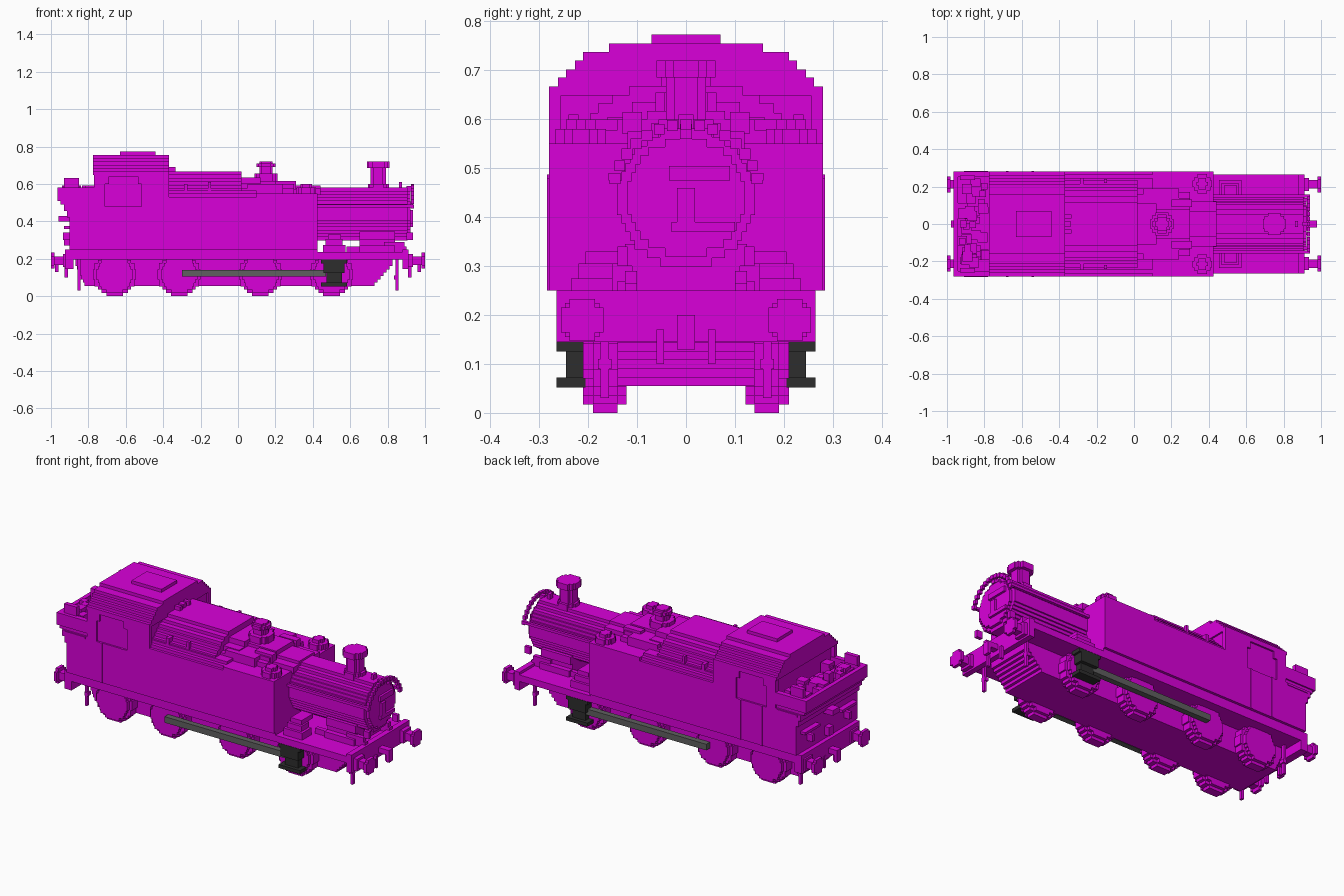
import bpy, bmesh, math, random
from mathutils import Vector

cube = bpy.data.objects.get("Cube")
if cube:
    bpy.data.objects.remove(cube, do_unlink=True)

V = 0.0176  # size of one block step


def material(name, rgb):
    m = bpy.data.materials.new(name)
    m.use_nodes = True
    m.diffuse_color = (*rgb, 1)
    bsdf = next(n for n in m.node_tree.nodes if n.type == 'BSDF_PRINCIPLED')
    bsdf.inputs["Base Color"].default_value = (*rgb, 1)
    return m


MAGENTA = material("magenta", (0.70, 0.0, 0.70))
GREY = material("rod grey", (0.115, 0.115, 0.115))
BLACK = material("cylinder black", (0.027, 0.027, 0.027))


def blocks(name, boxes, mat=MAGENTA):
    """One object from boxes given as (x0, x1, y0, y1, z0, z1)."""
    bm = bmesh.new()
    for x0, x1, y0, y1, z0, z1 in boxes:
        geo = bmesh.ops.create_cube(bm, size=1)
        for v in geo["verts"]:
            v.co = Vector((x0 + (v.co.x + .5) * (x1 - x0),
                           y0 + (v.co.y + .5) * (y1 - y0),
                           z0 + (v.co.z + .5) * (z1 - z0)))
    me = bpy.data.meshes.new(name)
    bm.to_mesh(me)
    bm.free()
    me.materials.append(mat)
    ob = bpy.data.objects.new(name, me)
    bpy.context.collection.objects.link(ob)
    return ob


def both(boxes):
    """Repeat boxes on the other side of y = 0."""
    return boxes + [(a, b, -d, -c, e, f) for a, b, c, d, e, f in boxes]


def tiers(x0, x1, z, steps):
    """Stacked centred layers: steps are (half width, top height)."""
    out = []
    for w, top in steps:
        out.append((x0, x1, -w, w, z, top))
        z = top
    return out


def disc(axis, a0, a1, c0, c1, r):
    """Stepped disc along x, y or z; c0, c1 is its centre in the other axes."""
    n = max(2, round(2 * r / V))
    h, out = 2 * r / n, []
    for i in range(n):
        q = -r + (i + .5) * h
        w = max(h, round(math.sqrt(r * r - q * q) / (h / 2)) * h / 2)
        lo, hi = c1 + q - h / 2, c1 + q + h / 2
        out.append({'x': (a0, a1, c0 - w, c0 + w, lo, hi),
                    'y': (c0 - w, c0 + w, a0, a1, lo, hi),
                    'z': (c0 - w, c0 + w, lo, hi, a0, a1)}[axis])
    return out


# Chassis with tapered ends
frame = [(-.80, .71, -.14, .14, .055, .20)]
for i in range(7):
    z = .055 + i * V
    frame.append((.71, .73 + i * .016, -.14, .14, z, .20))
    frame.append((-.82 - i * .008, -.80, -.14, .14, z, .20))
blocks("chassis", frame)

# Running plate and end beams
blocks("running_plate", [(-.90, .90, -.265, .265, .197, .235)])
blocks("end_beams", [(.88, .912, -.265, .265, .145, .25),
                     (-.925, -.88, -.265, .265, .145, .25)])

# Wheels
for i, x in enumerate((-.66, -.315, .12, .50)):
    wheel = disc('y', .14, .19, x, .115, .115) + disc('y', .122, .21, x, .115, .098)
    blocks(f"wheel_pair_{i + 1}", both(wheel))

# Connecting rods and outside cylinders
blocks("connecting_rods", both([(-.30, .47, .21, .243, .106, .141)]), GREY)
blocks("cylinders", both([(.472, .556, .20, .245, .055, .195),
                          (.445, .582, .205, .265, .176, .196),
                          (.458, .57, .205, .265, .125, .178),
                          (.445, .582, .205, .265, .052, .072)]), BLACK)

# Buffers, couplings and hanging irons at each end
for end, s in (("front", 1), ("rear", -1)):
    parts = []
    for y in (-.212, .212):
        parts += [(.91, .935, y - .035, y + .035, .155, .225)]
        parts += disc('x', .93, .985, y, .19, .022)
        parts += disc('x', .982, 1.0, y, .19, .043)
    parts += both([(.843, .857, .157, .175, .03, .20), (.835, .857, .152, .18, .09, .11),
                   (.91, .928, .045, .06, .10, .17)])
    parts += [(.91, .978, -.018, .018, .17, .20), (.96, .978, -.018, .018, .13, .20)]
    if s < 0:
        parts = [(-b, -a, c, d, e, f) for a, b, c, d, e, f in parts]
    blocks(end + "_buffers_and_coupling", parts)

# Side tanks: stepped shoulders at the rear, flat top at the front
blocks("side_tanks", tiers(-.38, .425, .21, [(.265, .25), (.28, .51)])
       + tiers(-.38, .10, .51, [(.28, .53), (.265, .548), (.245, .565)])
       + tiers(.10, .425, .51, [(.28, .55)]))
blocks("tank_caps", both(disc('z', .54, .58, .365, .215, .052)
                         + disc('z', .58, .60, .365, .215, .03)
                         + [(-.29, -.27, .205, .245, .56, .60),
                            (-.16, -.145, .22, .24, .56, .61)]))

# Raised casing ahead of the cab
blocks("rear_casing", tiers(-.38, .02, .55, [(.235, .575), (.215, .595), (.195, .613),
                                             (.18, .632), (.15, .65), (.115, .668)]))
blocks("casing_steps", tiers(.02, .12, .54, [(.19, .578), (.16, .605), (.11, .635)])
       + tiers(.12, .30, .54, [(.17, .578), (.14, .60), (.08, .617)])
       + tiers(.30, .44, .54, [(.12, .575), (.07, .592)])
       + both([(.05, .24, .14, .19, .54, .60), (.2, .31, .09, .13, .57, .615)]))

# Safety valve dome
blocks("dome", disc('z', .60, .655, .15, 0, .062) + disc('z', .65, .72, .15, 0, .034)
       + disc('z', .69, .709, .15, 0, .05))

# Cab: core, side panels round a shallow window, and curved roof
blocks("cab", [(-.75, -.38, -.27, .27, .25, .667), (-.77, -.37, -.265, .265, .21, .25)]
       + both([(-.77, -.71, .255, .28, .25, .667), (-.515, -.37, .255, .28, .25, .667),
               (-.71, -.515, .255, .28, .25, .48), (-.71, -.515, .255, .28, .64, .667),
               (-.71, -.69, .255, .28, .60, .64), (-.535, -.515, .255, .28, .60, .64)]))
blocks("cab_roof", tiers(-.775, -.37, .649, [(.28, .667), (.262, .685), (.245, .702), (.227, .72),
                                           (.21, .737), (.157, .755)])
       + [(-.632, -.44, -.07, .07, .75, .773)])
blocks("cab_handrails", both([(-.685, -.672, .27, .284, .25, .48),
                              (-.548, -.535, .27, .284, .25, .48)]))
blocks("cab_front_brackets", both([(-.37, -.335, .03, .05, .66, .69)])
       + [(-.37, -.34, -.015, .015, .66, .69)])

# Coal bunker with a flared, open top
blocks("bunker", [(-.90, -.74, -.265, .265, .21, .25), (-.90, -.74, -.28, .28, .25, .42),
                  (-.915, -.74, -.28, .28, .42, .455),
                  (-.93, -.74, -.28, .28, .455, .49), (-.95, -.74, -.272, .272, .49, .51),
                  (-.965, -.94, -.272, .272, .51, .58)]
       + both([(-.965, -.74, .25, .28, .51, .58)]))
blocks("bunker_rails", both([(-.93, -.85, .235, .26, .58, .632),
                             (-.91, -.78, .275, .284, .475, .487)])
       + [(-.93, -.895, -.02, .02, .52, .63)])
blocks("bunker_lamp_irons", both([(-.935, -.90, .16, .18, .30, .34), (-.93, -.90, .10, .24, .36, .375)])
       + [(-.93, -.90, -.02, .02, .27, .32), (-.96, -.90, -.03, .03, .40, .43)])
random.seed(4)
coal = [(-.945, -.75, -.255, .255, .505, .53)]
for i in range(45):
    x, y = random.uniform(-.92, -.79), random.uniform(-.22, .22)
    s = random.choice((V, 1.5 * V))
    coal.append((x - s, x + s, y - s, y + s, .52, .54 + random.choice((0, 1, 2, 3)) * V))
blocks("coal", coal)

# Boiler, smokebox and door
blocks("boiler", disc('x', .40, .905, 0, .44, .141))
blocks("smokebox_door", disc('x', .905, .922, 0, .44, .12)
       + [(.92, .935, -.035, .09, .475, .505), (.92, .935, -.018, .018, .39, .46),
          (.92, .935, -.03, .10, .37, .39)])
blocks("smokebox_lamp_irons", [(.86, .878, -.015, .015, .57, .61)]
       + both([(.90, .935, .12, .14, .30, .34)]))

# Handrails along the boiler, joined by an arch over the smokebox front
arch = []
for i in range(15):
    a = math.radians(15 + i * 150 / 14)
    y, z = .150 * math.cos(a), .44 + .150 * math.sin(a)
    arch.append((.925, .942, y - .011, y + .011, z - .011, z + .011))
blocks("boiler_handrails", both([(.42, .942, .142, .158, .475, .49)]) + arch
       + [(.90, .93, -.012, .012, .56, .59)])

# Saddle, frame plates and steam boxes on the front platform
blocks("saddle", tiers(.65, .84, .23, [(.14, .27), (.11, .30), (.125, .345)])
       + both([(.58, .90, .10, .125, .23, .265), (.78, .89, .10, .125, .26, .29)]))
blocks("steam_boxes", both([(.455, .575, .15, .235, .23, .275), (.468, .56, .15, .22, .275, .305),
                            (.48, .55, .10, .205, .305, .33)]))

# Chimney
blocks("chimney", disc('z', .56, .60, .75, 0, .056) + disc('z', .59, .70, .75, 0, .041)
       + disc('z', .685, .72, .75, 0, .06))
